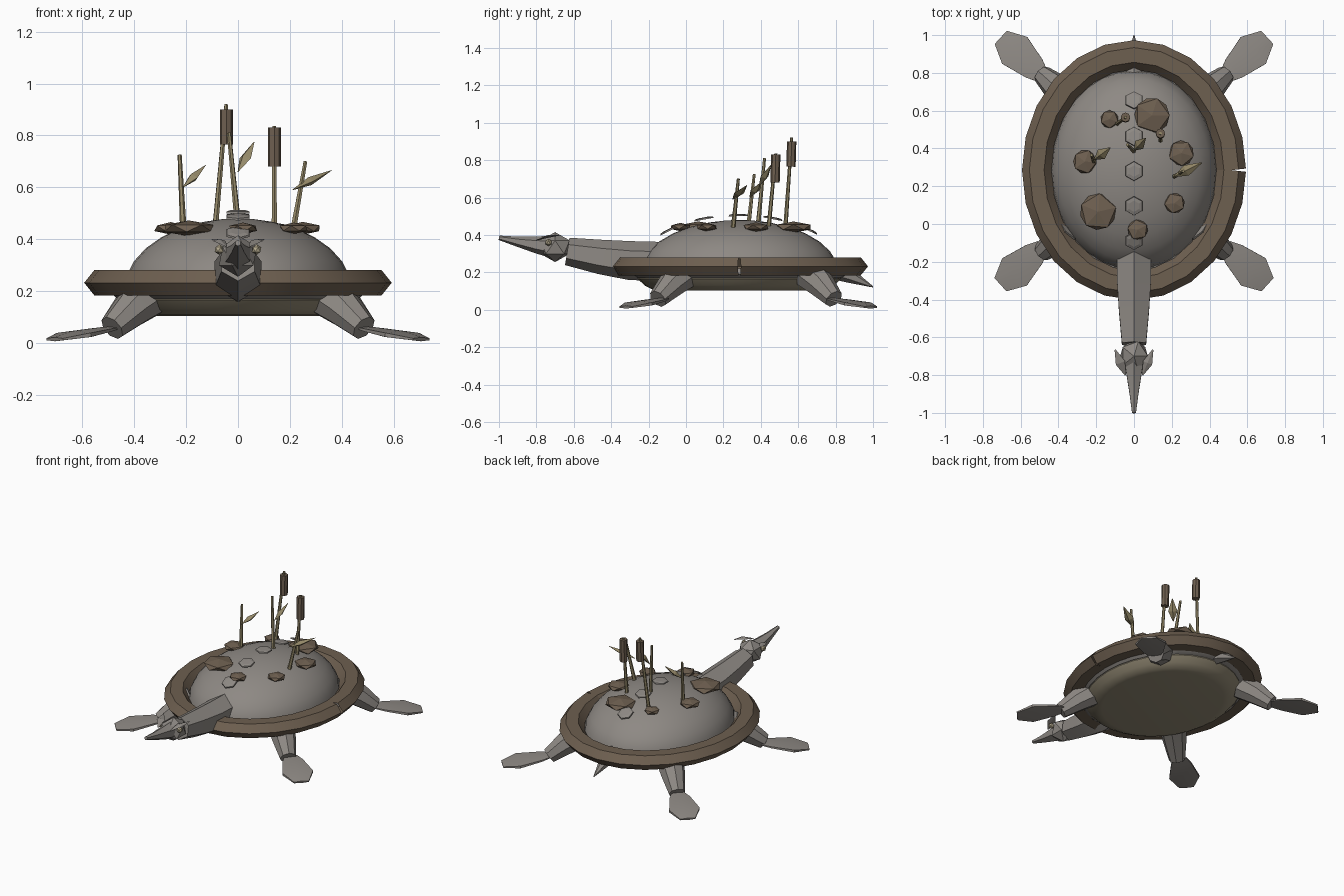
import bpy, bmesh, math
from mathutils import Vector, Matrix

if "Cube" in bpy.data.objects:
    bpy.data.objects.remove(bpy.data.objects["Cube"])


def mat(name, rgb):
    m = bpy.data.materials.new(name)
    m.diffuse_color = (*rgb, 1)
    m.use_nodes = True
    m.node_tree.nodes["Principled BSDF"].inputs["Base Color"].default_value = m.diffuse_color
    return m


SKIN = mat("grey skin", (0.27, 0.25, 0.23))
BROWN = mat("mud brown", (0.155, 0.115, 0.08))
REED = mat("reed tan", (0.30, 0.25, 0.14))
BELLY = mat("belly tan", (0.30, 0.26, 0.18))
EYE = mat("eye cream", (0.46, 0.40, 0.27))

CY = 0.285                 # shell centre along y
RX, RY = 0.515, 0.61       # middle of the shell rim


def finish(name, bm, material, smooth=35):
    bmesh.ops.recalc_face_normals(bm, faces=bm.faces)
    me = bpy.data.meshes.new(name)
    bm.to_mesh(me)
    bm.free()
    me.materials.append(material)
    if smooth:
        me.shade_smooth()
        me.set_sharp_from_angle(angle=math.radians(smooth))
    ob = bpy.data.objects.new(name, me)
    bpy.context.collection.objects.link(ob)
    return ob


def skin_rings(bm, rings, caps=True):
    rows = [[bm.verts.new(p) for p in r] for r in rings]
    n = len(rows[0])
    for a, b in zip(rows, rows[1:]):
        for i in range(n):
            j = (i + 1) % n
            bm.faces.new((a[i], a[j], b[j], b[i]))
    if caps:
        bm.faces.new(rows[0])
        bm.faces.new(rows[-1])


def tube(name, path, material, sides=6, flat=1.0, smooth=35):
    """Loft along path points (x, y, z, radius)."""
    bm = bmesh.new()
    pts = [Vector(p[:3]) for p in path]
    rings = []
    for i, p in enumerate(pts):
        d = (pts[min(i + 1, len(pts) - 1)] - pts[max(i - 1, 0)]).normalized()
        u = d.cross(Vector((0.0, 0.0, 1.0)))
        u = u.normalized() if u.length > 0.001 else Vector((1, 0, 0))
        v = u.cross(d)
        r = path[i][3]
        rings.append([p + u * r * math.sin(t) + v * r * flat * math.cos(t)
                      for t in (2 * math.pi * k / sides for k in range(sides))])
    skin_rings(bm, rings)
    return finish(name, bm, material, smooth)


def shell_lathe(name, profile, material, sides=32):
    """Elliptical lathe; profile is (scale x, scale y, z)."""
    bm = bmesh.new()
    skin_rings(bm, [[(sx * math.cos(t), CY + sy * math.sin(t), z)
                     for t in (2 * math.pi * k / sides for k in range(sides))]
                    for sx, sy, z in profile])
    return finish(name, bm, material)


def ball(name, loc, scale, material, sub=1, rot=None, smooth=35):
    bm = bmesh.new()
    bmesh.ops.create_icosphere(bm, subdivisions=sub, radius=1)
    m = Matrix.Translation(loc) @ (rot or Matrix()) @ Matrix.Diagonal((*scale, 1))
    bmesh.ops.transform(bm, matrix=m, verts=bm.verts)
    return finish(name, bm, material, smooth)


def dome_z(x, y):
    return 0.2 + 0.28 * math.sqrt(1 - (x / 0.44) ** 2 - ((y - CY) / 0.53) ** 2)


# Shell dome, underside skirt and belly plate
shell_lathe("shell_dome", [(0.44 * math.cos(a), 0.53 * math.cos(a), 0.2 + 0.28 * math.sin(a))
                           for a in (math.radians(d) for d in (0, 12, 24, 36, 48, 60, 72, 82, 89))], SKIN)
shell_lathe("shell_skirt", [(RX * s, RY * s, z) for s, z in ((0.9, 0.17), (0.95, 0.19), (0.9, 0.22))], SKIN)
shell_lathe("belly_plate", [(RX * s, RY * s, z) for s, z in
                            ((0.70, 0.103), (0.76, 0.108), (0.83, 0.13), (0.89, 0.165), (0.89, 0.19))], BELLY)

# Shell rim: open hexagonal ring with a small seam on the right
bm = bmesh.new()
rings = []
N = 24
for k in range(N + 1):
    t = 2 * math.pi * k / N
    turn = t + (0.13 if k == 0 else -0.13 if k == N else 0)
    c = Vector((RX * math.cos(t), CY + RY * math.sin(t), 0.232))
    out = Vector((math.cos(turn) / RX, math.sin(turn) / RY, 0)).normalized()
    rings.append([c + out * 0.078 * math.cos(a) + Vector((0, 0, 0.056 * math.sin(a)))
                  for a in (math.pi * i / 3 for i in range(6))])
skin_rings(bm, rings, caps=False)
finish("shell_rim", bm, BROWN)

# Row of hexagonal scutes floating just above the dome
for i, y in enumerate((-0.08, 0.10, 0.28, 0.46, 0.645)):
    z = dome_z(0, y)
    nrm = Vector((0, (y - CY) / 0.53 ** 2, (z - 0.2) / 0.28 ** 2)).normalized()
    c = Vector((0, y, z)) + nrm * 0.026
    ax = nrm * 0.006
    tube(f"scute_{i + 1}", [(*(c - ax), 0.052), (*(c + ax * 0.3), 0.05), (*(c + ax), 0.03)], SKIN, smooth=0)

# Neck, head, snout, tail
tube("neck", [(0, -0.10, 0.257, 0.105), (0, -0.30, 0.263, 0.104), (0, -0.46, 0.283, 0.092),
              (0, -0.635, 0.312, 0.074)], SKIN)
ball("head", (0, -0.70, 0.335), (0.082, 0.092, 0.08), SKIN)
tube("snout", [(0, -0.74, 0.340, 0.056), (0, -0.80, 0.347, 0.045), (0, -0.90, 0.364, 0.027),
               (0, -1.0, 0.385, 0.012)], SKIN)
tube("tail", [(0, 0.78, 0.215, 0.05), (0, 0.88, 0.18, 0.038), (0, 1.0, 0.122, 0.003)], SKIN)

for side, s in (("left", -1), ("right", 1)):
    # Eyes and brow spikes
    ball(f"eye_{side}", (s * 0.072, -0.735, 0.36), (0.02, 0.02, 0.02), EYE)
    tube(f"brow_{side}", [(s * 0.045, -0.80, 0.372, 0.004), (s * 0.072, -0.735, 0.393, 0.026),
                          (s * 0.10, -0.665, 0.40, 0.003)], SKIN, 4, 0.3, 0)
    # Legs with flat paddle feet
    for end, hip, ankle, foot, ang in (
            ("front", (0.33, -0.01), (0.485, -0.15), (0.595, -0.22), -42),
            ("back", (0.34, 0.66), (0.485, 0.79), (0.595, 0.885), 43)):
        mid = [(hip[i] + ankle[i]) / 2 for i in (0, 1)]
        tube(f"{end}_leg_{side}", [(s * hip[0], hip[1], 0.19, 0.088), (s * mid[0], mid[1], 0.132, 0.075),
                                   (s * ankle[0], ankle[1], 0.058, 0.052)], SKIN, 8)
        f = Vector((math.cos(math.radians(ang)), math.sin(math.radians(ang)), 0))
        path = [(-0.15, 0.058, 0.045), (-0.09, 0.05, 0.075), (0.05, 0.031, 0.112), (0.15, 0.014, 0.055)]
        tube(f"{end}_foot_{side}", [(s * (foot[0] + f.x * d), foot[1] + f.y * d, z, r)
                                    for d, z, r in path], SKIN, 6, 0.14)

# Moss pads on the dome
for i, (x, y, r) in enumerate(((0.095, 0.575, 0.105), (0.25, 0.375, 0.075), (0.215, 0.11, 0.06),
                               (0.02, -0.03, 0.06), (-0.19, 0.065, 0.108), (-0.26, 0.33, 0.07),
                               (-0.13, 0.555, 0.053))):
    ball(f"moss_pad_{i + 1}", (x, y, 0.442), (r, r, 0.012 + r * 0.17), BROWN, 1, Matrix.Rotation(i, 4, 'Z'), 0)

# Cattails: stem and brown head
for i, (a, b, z0, z1) in enumerate((((-0.09, 0.53, 0.42), (-0.045, 0.565, 0.92), 0.765, 0.90),
                                    ((0.14, 0.44, 0.42), (0.14, 0.48, 0.835), 0.68, 0.83))):
    tube(f"cattail_stem_{i + 1}", [(*a, 0.012), (*b, 0.008)], REED)
    tube(f"cattail_head_{i + 1}", [(b[0], b[1] - 0.004, z0, 0.025), (b[0], b[1], z1, 0.025)], BROWN, 8)

# Reeds, each with one leaf
for i, (a, b, la, lb) in enumerate((
        ((-0.21, 0.33, 0.42), (-0.225, 0.365, 0.725), (-0.212, 0.34, 0.60), (-0.125, 0.405, 0.685)),
        ((0, 0.385, 0.45), (-0.035, 0.42, 0.81), (0.0, 0.39, 0.66), (0.062, 0.455, 0.775)),
        ((0.21, 0.25, 0.42), (0.26, 0.28, 0.70), (0.21, 0.25, 0.59), (0.36, 0.325, 0.665)))):
    tube(f"reed_{i + 1}", [(*a, 0.013), (*b, 0.008)], REED)
    p, q = Vector(la), Vector(lb)
    tube(f"reed_leaf_{i + 1}", [(*p, 0.002), (*p.lerp(q, 0.45), 0.03), (*q, 0.002)], REED, 4, 0.55, 0)
